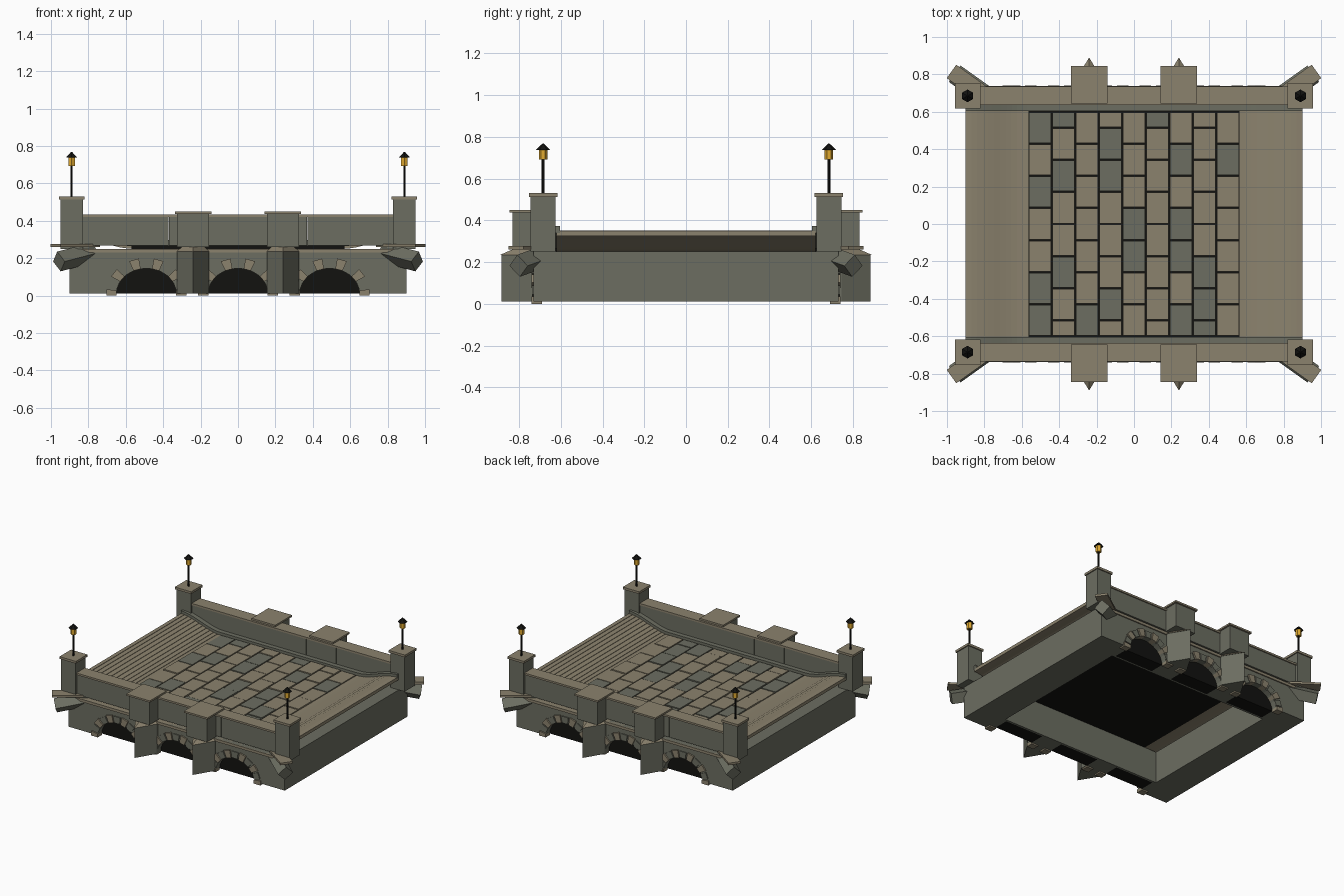
import bpy, bmesh, math, random
from mathutils import Matrix, Vector

if "Cube" in bpy.data.objects:
    bpy.data.objects.remove(bpy.data.objects["Cube"])
random.seed(4)

def mat(name, c):
    m = bpy.data.materials.new(name)
    m.diffuse_color = (*c, 1)
    m.use_nodes = True
    m.node_tree.nodes["Principled BSDF"].inputs["Base Color"].default_value = m.diffuse_color
    return m

GRAY = mat("grey_stone", (.15, .155, .12))
TAN = mat("tan_stone", (.26, .225, .155))
BLACK = mat("dark", (.006, .006, .005))
AMBER = mat("amber_glass", (.75, .4, .03))

def finish(name, bm, m):
    bmesh.ops.recalc_face_normals(bm, faces=bm.faces)
    me = bpy.data.meshes.new(name)
    bm.to_mesh(me)
    bm.free()
    me.materials.append(m)
    o = bpy.data.objects.new(name, me)
    bpy.context.collection.objects.link(o)
    return o

def box(name, x0, x1, y0, y1, z0, z1, m, M=None):
    bm = bmesh.new()
    bmesh.ops.create_cube(bm, size=1)
    for v in bm.verts:
        v.co = Vector(((x0 + x1) / 2 + v.co.x * (x1 - x0),
                       (y0 + y1) / 2 + v.co.y * (y1 - y0),
                       (z0 + z1) / 2 + v.co.z * (z1 - z0)))
    if M:
        bm.transform(M)
    return finish(name, bm, m)

def ybox(name, x0, x1, y0, y1, z0, z1, m, s):
    return box(name, x0, x1, min(s * y0, s * y1), max(s * y0, s * y1), z0, z1, m)

def extrude_y(name, pts, y0, y1, m):
    # x,z outline pushed along y
    bm = bmesh.new()
    f = bm.faces.new([bm.verts.new((x, y0, z)) for x, z in pts])
    r = bmesh.ops.extrude_face_region(bm, geom=[f])
    bmesh.ops.translate(bm, vec=(0, y1 - y0, 0),
                        verts=[g for g in r['geom'] if isinstance(g, bmesh.types.BMVert)])
    return finish(name, bm, m)

def loft(name, lo, hi, m):
    # two matching rings joined into a closed solid
    bm = bmesh.new()
    a = [bm.verts.new(p) for p in lo]
    b = [bm.verts.new(p) for p in hi]
    bm.faces.new(a)
    bm.faces.new(b)
    for i in range(len(a)):
        j = (i + 1) % len(a)
        bm.faces.new((a[i], a[j], b[j], b[i]))
    return finish(name, bm, m)

def cone(name, x, y, z0, z1, r0, r1, n, m):
    bm = bmesh.new()
    bmesh.ops.create_cone(bm, cap_ends=True, segments=n, radius1=r0, radius2=r1, depth=z1 - z0)
    bm.transform(Matrix.Translation((x, y, (z0 + z1) / 2)))
    return finish(name, bm, m)

RX, RZ, Z0 = .16, .135, .01
ARCHES = (-.49, 0, .49)

# end abutments
for s in (-1, 1):
    a, b = sorted((s * .67, s * .9))
    box("abutment", a, b, -.73, .73, Z0, .25, GRAY)

def arc(cx):
    return [(cx - RX * math.cos(math.pi * i / 16), Z0 + RZ * math.sin(math.pi * i / 16)) for i in range(17)]

# arched side walls with dark arch fillings
outline = [(-.67, .25), (-.67, Z0)]
for cx in ARCHES:
    outline += arc(cx)
outline += [(.67, Z0), (.67, .25)]
for s in (-1, 1):
    extrude_y("arch_wall", outline, s * .58, s * .73, GRAY)
    ybox("wall_backing", -.67, .67, .565, .58, Z0, .25, GRAY, s)
    for cx in ARCHES:
        extrude_y("arch_void", arc(cx), s * .58, s * .69, BLACK)
        # arch stones
        for i in range(11):
            t = math.pi * i / 10
            h = .125
            pts = []
            for k, a in ((0, t - h), (0, t + h), (1, t + h), (1, t - h)):
                d = k * (.05 if i % 2 else .056)
                pts.append((cx + (RX + d) * math.cos(a), max(0, Z0 + (RZ + d) * math.sin(a))))
            extrude_y("arch_stone", pts, s * .69, s * (.737 if i % 2 else .741), GRAY if i % 2 else TAN)
    ybox("cornice", -.85, .85, .62, .738, .23, .25, TAN, s)

    # parapet in panels with coping
    edges = [-.83, -.61, -.37, -.12, .12, .37, .61, .83]
    for a, b in zip(edges, edges[1:]):
        ybox("parapet_panel", a + .0008, b - .0008, .64, .727, .268, .42, GRAY, s)
    ybox("parapet_coping", -.83, .83, .635, .735, .42, .434, TAN, s)

    for px in (-.24, .24):
        # pointed pier with sloped cap and refuge bay above
        def ring(w, yt, ym, z):
            return [(px + x, s * y, z) for x, y in ((-w, .70), (-w, ym), (0, yt), (w, ym), (w, .70))]
        loft("pier_cutwater", ring(.085, .885, .745, Z0), ring(.085, .885, .745, .235), GRAY)
        loft("pier_cap", ring(.088, .89, .745, .235), ring(.05, .81, .735, .27), TAN)
        ybox("refuge_bay", px - .085, px + .085, .66, .832, .26, .437, GRAY, s)
        ybox("refuge_coping", px - .098, px + .098, .645, .845, .437, .45, TAN, s)

# deck profile: low flat middle, S-shaped ramps rising to both ends
def deck(x):
    t = min(1, max(0, (abs(x) - .57) / .33))
    return .275 + .075 * t * t * (3 - 2 * t)

box("deck_bed", -.57, .57, -.635, .635, .25, .272, BLACK)
N = 11
for s in (-1, 1):
    # ramp planks, each slightly lapped over the next
    for i in range(N):
        a, b = s * (.565 + .335 * i / N), s * (.565 + .335 * (i + 1) / N)
        za, zb = deck(a), deck(b)
        lip = .003
        extrude_y("ramp_plank", [(a, za + lip), (b, zb), (b, zb - .024), (a, za - .024)],
                  -.62, .62, TAN)
    kx = [-.9 + .33 * i / 12 for i in range(13)]
    kx += [-x for x in reversed(kx)]
    extrude_y("kerb", [(x, deck(x) + .022) for x in kx] + [(x, deck(x) - .01) for x in reversed(kx)],
              s * .605, s * .645, GRAY)

# staggered paving slabs
cw, ch, g = 1.13 / 9, 1.2 / 7, .004
for c in range(9):
    x0 = -.565 + c * cw
    ys = [-.6 + ch * i for i in range(8)]
    if c % 2:
        ys = [-.6] + [-.6 + ch * (i + .5) for i in range(7)] + [.6]
    for a, b in zip(ys, ys[1:]):
        top = .283 + random.uniform(-.002, .003)
        box("paving_slab", x0 + g, x0 + cw - g, a + g, b - g, .26, top, GRAY if random.random() < .25 else TAN)

# corner pylons, lamps and diagonal wing stones
for sx in (-1, 1):
    for sy in (-1, 1):
        x, y = sx * .89, sy * .685
        box("pylon", x - .06, x + .06, y - .06, y + .06, .25, .513, GRAY)
        box("pylon_cap", x - .068, x + .068, y - .068, y + .068, .513, .53, TAN)
        cone("lamp_pole", x, y, .53, .695, .007, .007, 6, BLACK)
        cone("lantern", x, y, .692, .742, .02, .02, 6, AMBER)
        cone("lantern_roof", x, y, .738, .768, .034, .003, 6, BLACK)
        ang = math.atan2(sy * .58, sx * .81)
        M = Matrix.Translation((sx * .87, sy * .74, 0)) @ Matrix.Rotation(ang, 4, 'Z')
        box("wing_cap", -.13, .13, -.044, .044, .26, .276, TAN, M)
        T = (M @ Matrix.Translation((0, 0, .205)) @ Matrix.Rotation(math.radians(12), 4, 'Y')
             @ Matrix.Rotation(math.radians(45), 4, 'X'))
        box("wing_stone", -.12, .11, -.038, .038, -.038, .038, GRAY, T)
